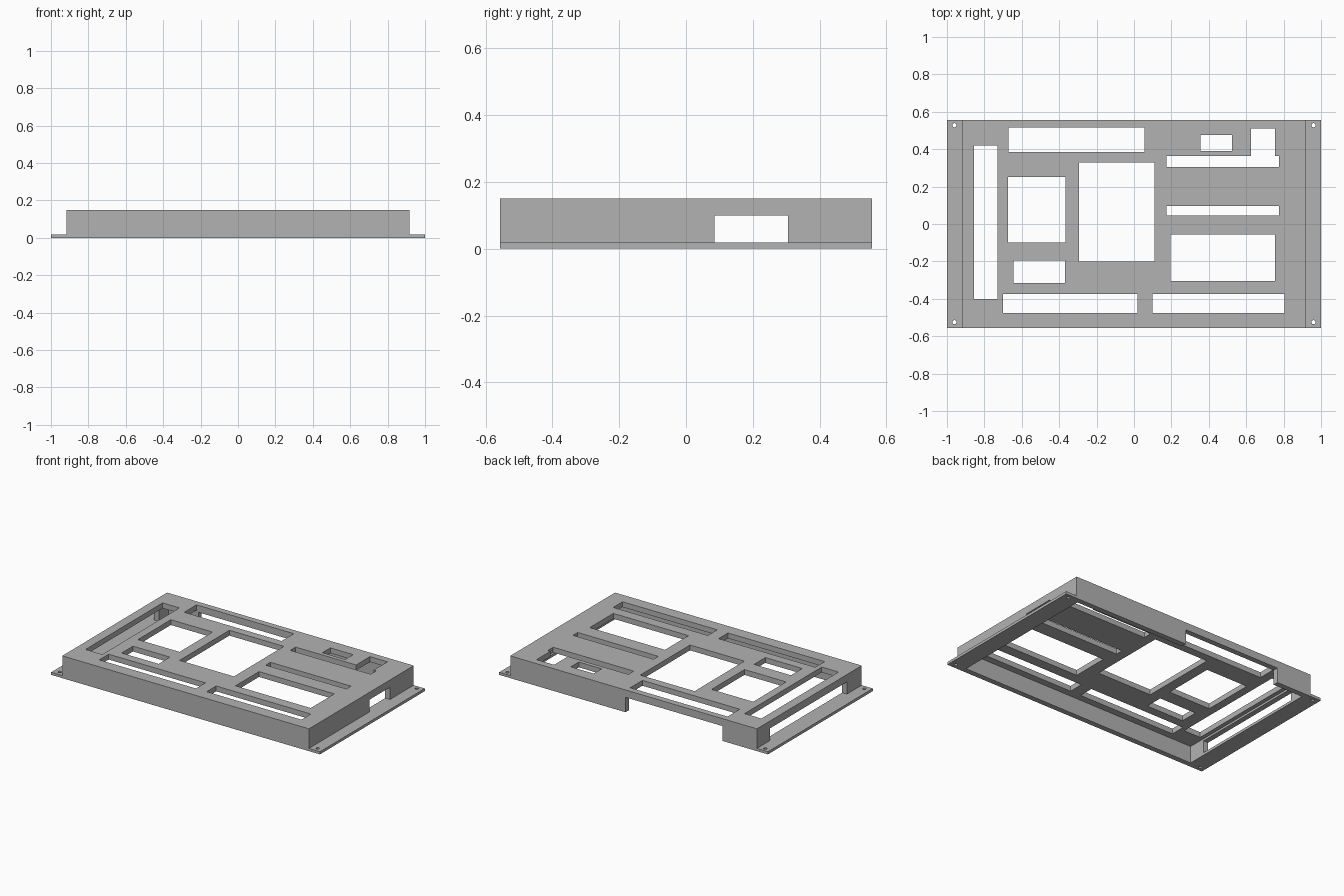
import bpy
import bmesh
from mathutils import Matrix

cube = bpy.data.objects.get("Cube")
if cube:
    bpy.data.objects.remove(cube, do_unlink=True)

HALF_X, HALF_Y, TOP = 0.918, 0.557, 0.15   # cover body
WALL = 0.036                              # shell thickness
FLANGE_Z = 0.018                          # mounting flange thickness

grey = bpy.data.materials.new("plain grey")
grey.use_nodes = True
COLOUR = (0.45, 0.45, 0.45, 1)
grey.diffuse_color = COLOUR
grey.node_tree.nodes["Principled BSDF"].inputs["Base Color"].default_value = COLOUR


def make(name, bm):
    mesh = bpy.data.meshes.new(name)
    bm.to_mesh(mesh)
    bm.free()
    mesh.materials.append(grey)
    ob = bpy.data.objects.new(name, mesh)
    bpy.context.collection.objects.link(ob)
    return ob


def box(name, x0, x1, y0, y1, z0, z1):
    bm = bmesh.new()
    place = (Matrix.Translation(((x0 + x1) / 2, (y0 + y1) / 2, (z0 + z1) / 2))
             @ Matrix.Diagonal((x1 - x0, y1 - y0, z1 - z0, 1)))
    bmesh.ops.create_cube(bm, size=1, matrix=place)
    return make(name, bm)


def drill(name, x, y):
    bm = bmesh.new()
    bmesh.ops.create_cone(bm, cap_ends=True, segments=24, radius1=0.011, radius2=0.011,
                          depth=0.2, matrix=Matrix.Translation((x, y, 0)))
    return make(name, bm)


def cut(target, cutters):
    """Subtract every cutter, bake the result and drop the cutters."""
    for c in cutters:
        c.hide_render = True
        mod = target.modifiers.new("cut", 'BOOLEAN')
        mod.operation, mod.solver, mod.object = 'DIFFERENCE', 'EXACT', c
    graph = bpy.context.evaluated_depsgraph_get()
    baked = bpy.data.meshes.new_from_object(target.evaluated_get(graph))
    target.modifiers.clear()
    target.data = baked
    for c in cutters:
        bpy.data.objects.remove(c, do_unlink=True)


# Hollow cover, open underneath
cover = box("cover", -HALF_X, HALF_X, -HALF_Y, HALF_Y, 0, TOP)
cutters = [box("cavity", WALL - HALF_X, HALF_X - WALL, WALL - HALF_Y, HALF_Y - WALL,
               -0.1, TOP - WALL)]

# Windows through the top plate: x0, x1, y0, y1
windows = [
    (-0.855, -0.73, -0.4, 0.42),
    (-0.67, 0.055, 0.385, 0.515),
    (-0.675, -0.365, -0.1, 0.25),
    (-0.645, -0.37, -0.315, -0.195),
    (-0.295, 0.11, -0.2, 0.33),
    (-0.7, 0.02, -0.475, -0.375),
    (0.1, 0.805, -0.475, -0.375),
    (0.195, 0.755, -0.305, -0.055),
    (0.175, 0.775, 0.045, 0.095),
    (0.175, 0.775, 0.305, 0.363),
    (0.625, 0.755, 0.34, 0.51),
    (0.355, 0.525, 0.39, 0.475),
]
cutters += [box("window", *w, 0.08, 0.3) for w in windows]

# Openings through the side walls
cutters += [
    box("right_end_opening", 0.85, 1, 0.085, 0.305, FLANGE_Z, 0.1),
    box("left_end_opening", -1, -0.85, -0.4, 0.42, FLANGE_Z, 0.1),
    box("back_opening", -0.66, 0.06, 0.5, 0.6, -0.1, 0.1),
]
cut(cover, cutters)

# Mounting flanges with screw holes at both ends
for name, side in (("left_flange", 1), ("right_flange", -1)):
    x0, x1 = sorted((side * HALF_X, side))
    flange = box(name, x0, x1, -HALF_Y, HALF_Y, 0, FLANGE_Z)
    cut(flange, [drill("drill", side * 0.96, y) for y in (-0.525, 0.528)])
